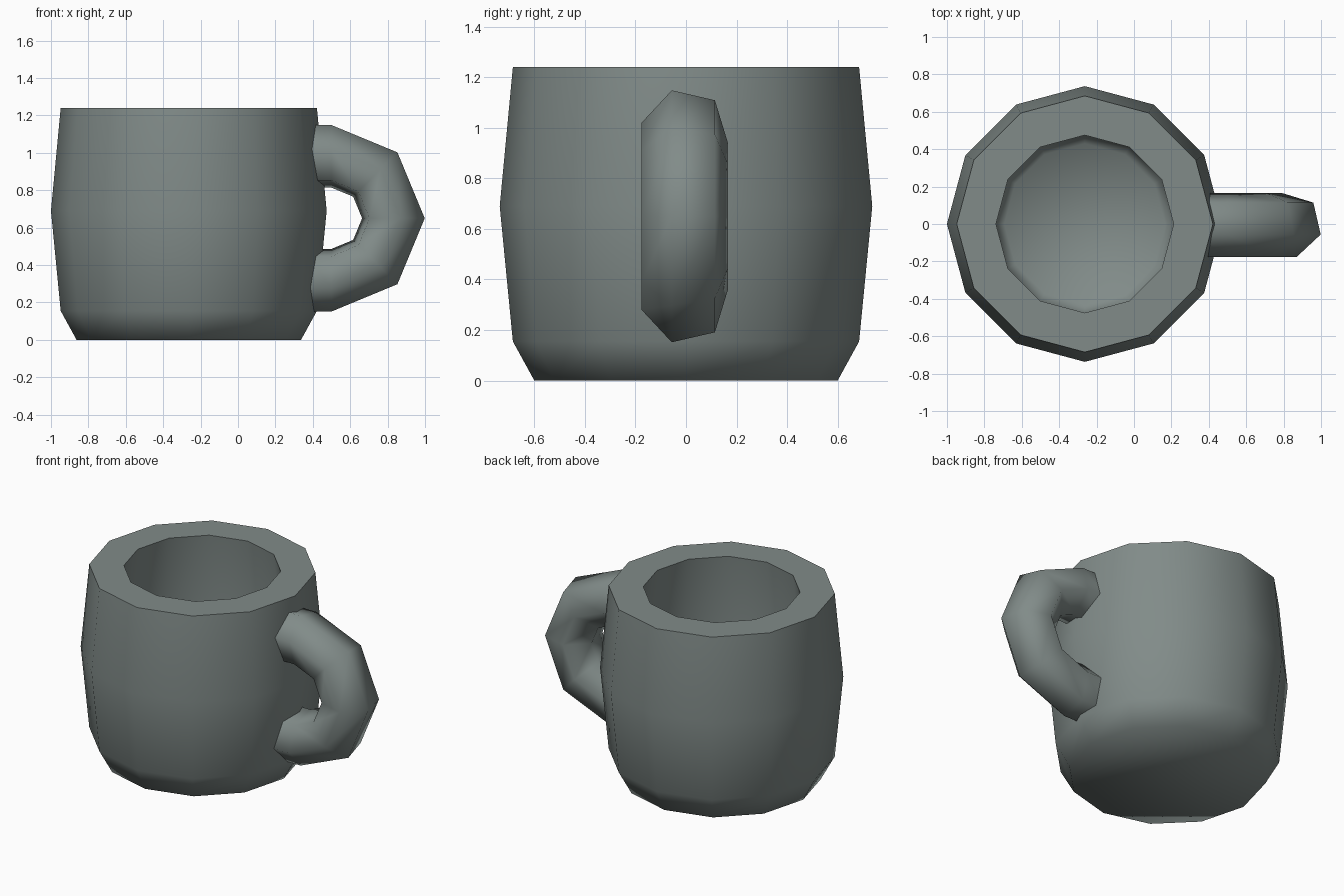
import bpy, bmesh, math

if "Cube" in bpy.data.objects:
    bpy.data.objects.remove(bpy.data.objects["Cube"])

mat = bpy.data.materials.new("grey green ceramic")
mat.diffuse_color = (0.22, 0.26, 0.25, 1)
mat.use_nodes = True
mat.node_tree.nodes["Principled BSDF"].inputs["Base Color"].default_value = mat.diffuse_color


def skin_rings(name, rings, angle):
    """Join successive rings of points with quads and cap both ends."""
    bm = bmesh.new()
    rows = [[bm.verts.new(p) for p in ring] for ring in rings]
    n = len(rows[0])
    for a, b in zip(rows, rows[1:]):
        for i in range(n):
            j = (i + 1) % n
            bm.faces.new((a[i], a[j], b[j], b[i]))
    bm.faces.new(rows[0][::-1])
    bm.faces.new(rows[-1])
    bmesh.ops.recalc_face_normals(bm, faces=bm.faces)
    me = bpy.data.meshes.new(name)
    bm.to_mesh(me)
    bm.free()
    me.materials.append(mat)
    ob = bpy.data.objects.new(name, me)
    bpy.context.collection.objects.link(ob)
    bpy.ops.object.select_all(action='DESELECT')
    ob.select_set(True)
    bpy.context.view_layer.objects.active = ob
    bpy.ops.object.shade_smooth_by_angle(angle=math.radians(angle))
    return ob


# Mug body: twelve-sided profile, up the outside, over the rim, down the inside
CX = -0.263
profile = [(0.60, 0), (0.685, 0.155), (0.737, 0.69), (0.685, 1.24),
           (0.475, 1.24), (0.525, 0.69), (0.475, 0.25), (0.43, 0.2)]
body = []
for r, z in profile:
    body.append([(CX + r * math.cos(math.tau * i / 12),
                  r * math.sin(math.tau * i / 12), z) for i in range(12)])
skin_rings("mug_body", body, 70)

# Handle: half of a coarse hexagonal torus with straight ends inside the wall
HX, HZ, R, T = 0.5, 0.65, 0.331, 0.175
section = [(T * math.cos(math.radians(a)), T * math.sin(math.radians(a)))
           for a in range(-13, 347, 60)]
path = [(90, 0.36), (90, HX), (45, HX), (0, HX), (-45, HX), (-90, HX), (-90, 0.36)]
handle = []
for deg, x0 in path:
    c, s = math.cos(math.radians(deg)), math.sin(math.radians(deg))
    handle.append([(x0 + (R + v) * c, u - 0.005, HZ + (R + v) * s) for u, v in section])
skin_rings("handle", handle, 70)
